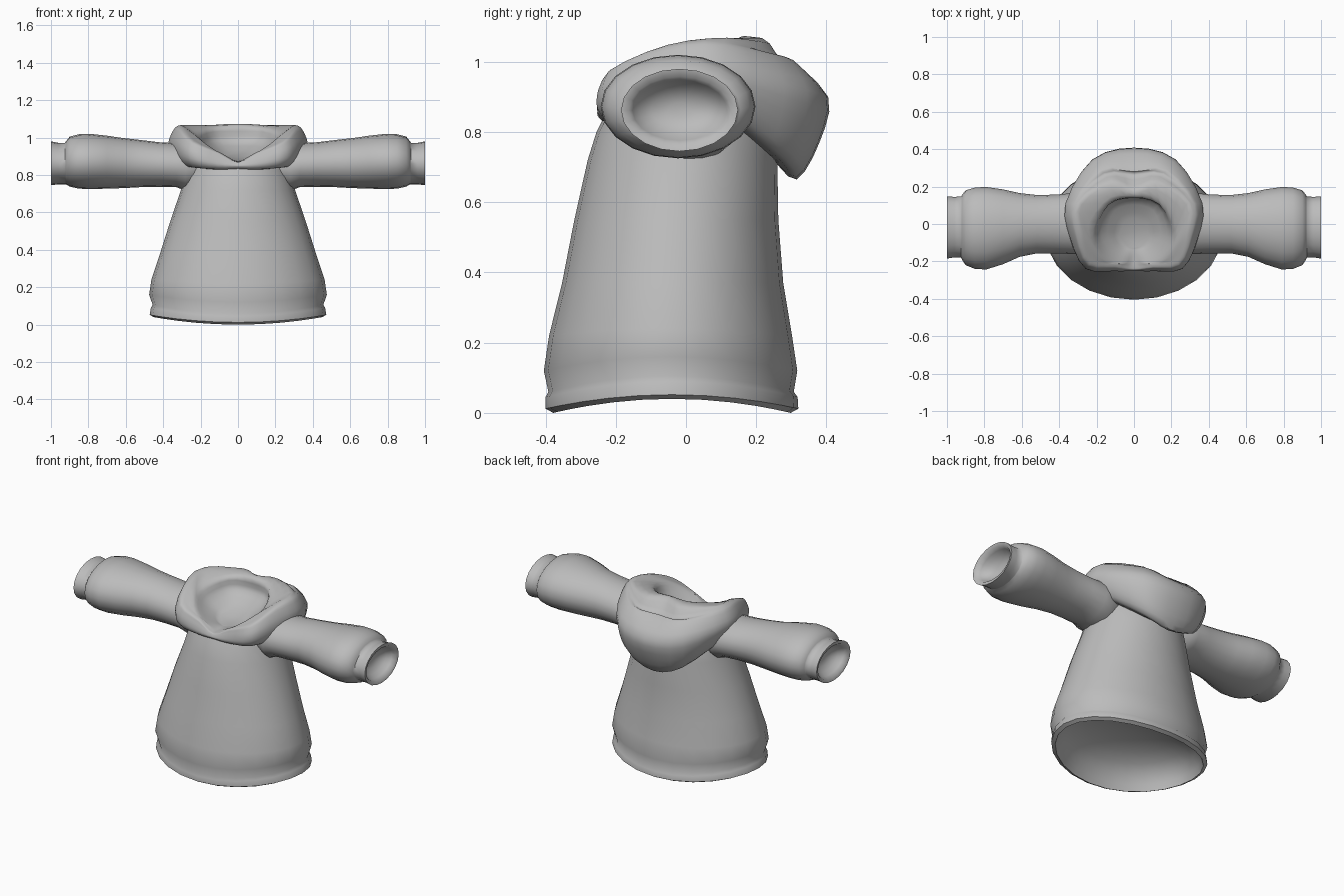
import bpy, bmesh, math
from mathutils import Vector

grey = bpy.data.materials.new("cloth_grey")
grey.diffuse_color = (0.5, 0.5, 0.5, 1)


def refine(seq, n, closed=False):
    """Smooth curve through the points, n steps per span."""
    k = len(seq)
    at = (lambda i: seq[i % k]) if closed else (lambda i: seq[max(0, min(k - 1, i))])
    out = []
    for i in range(k if closed else k - 1):
        a, b, c, d = at(i - 1), at(i), at(i + 1), at(i + 2)
        for s in range(n):
            t = s / n
            out.append(b + (c - a) * (t / 2) + (2 * a - 5 * b + 4 * c - d) * (t * t / 2)
                       + (3 * b - a - 3 * c + d) * (t ** 3 / 2))
    return out if closed else out + [seq[-1]]


def loft(name, rings):
    """Skin closed rings in order and cap the last one."""
    bm = bmesh.new()
    vs = [[bm.verts.new(p) for p in r] for r in rings]
    n = len(vs[0])
    for r, q in zip(vs, vs[1:]):
        for j in range(n):
            bm.faces.new((r[j], r[(j + 1) % n], q[(j + 1) % n], q[j]))
    bm.faces.new(vs[-1])
    bmesh.ops.recalc_face_normals(bm, faces=bm.faces)
    me = bpy.data.meshes.new(name)
    bm.to_mesh(me)
    bm.free()
    ob = bpy.data.objects.new(name, me)
    bpy.context.collection.objects.link(ob)
    me.materials.append(grey)
    bpy.ops.object.select_all(action='DESELECT')
    ob.select_set(True)
    bpy.context.view_layer.objects.active = ob
    bpy.ops.object.shade_smooth_by_angle(angle=math.radians(60))
    return ob


# Body from neck to hem: height, half width, front y, back y, rise at the sides
body = [
    (0.86, 0.27, -0.225, 0.22, 0), (0.80, 0.285, -0.255, 0.25, 0),
    (0.72, 0.305, -0.28, 0.26, 0), (0.55, 0.363, -0.318, 0.263, 0),
    (0.37, 0.42, -0.353, 0.277, 0), (0.22, 0.463, -0.39, 0.302, 0.02),
    (0.12, 0.475, -0.405, 0.317, 0.04), (0.06, 0.456, -0.392, 0.307, 0.045),
    (0.045, 0.466, -0.40, 0.318, 0.045), (0.012, 0.472, -0.40, 0.32, 0.04),
    (0.00, 0.45, -0.378, 0.298, 0.04)]
# Lining closes the underside with a hollow dome
for k in range(6):
    t = math.radians(8 + 15 * k)
    s = math.cos(t)
    body.append((0.01 + 0.2 * math.sin(t), 0.44 * s, -0.04 - 0.328 * s, -0.04 + 0.328 * s, 0.04 * s * s))
rings = []
for z, w, f, b, rise in body:
    ring = []
    for j in range(24):
        a = math.tau * j / 24
        ring.append(Vector((w * math.cos(a), (f + b) / 2 + (b - f) / 2 * math.sin(a),
                            z + rise * math.cos(a) ** 2)))
    rings.append(ring)
loft("body", rings)

# Sleeve: x, front y, back y, bottom z, top z; ends with cuff and hollow end
sleeve = [
    (0.22, -0.14, 0.14, 0.73, 0.97), (0.28, -0.16, 0.16, 0.715, 0.97),
    (0.33, -0.16, 0.165, 0.735, 0.97), (0.42, -0.157, 0.157, 0.737, 0.975),
    (0.52, -0.157, 0.155, 0.735, 0.987), (0.61, -0.175, 0.165, 0.73, 0.997),
    (0.70, -0.215, 0.185, 0.727, 1.01), (0.79, -0.243, 0.198, 0.725, 1.02),
    (0.85, -0.24, 0.195, 0.727, 1.018), (0.90, -0.22, 0.18, 0.738, 1.005),
    (0.92, -0.19, 0.155, 0.75, 0.98), (0.925, -0.18, 0.147, 0.75, 0.972),
    (0.96, -0.178, 0.145, 0.75, 0.972), (1.00, -0.185, 0.148, 0.745, 0.98),
    (0.995, -0.163, 0.128, 0.765, 0.958), (0.975, -0.152, 0.117, 0.776, 0.947),
    (0.95, -0.132, 0.097, 0.793, 0.931), (0.93, -0.10, 0.065, 0.815, 0.908),
    (0.92, -0.055, 0.02, 0.842, 0.882)]
for side, label in ((1, "left"), (-1, "right")):
    rings = []
    for x, f, b, lo, hi in sleeve:
        rings.append([Vector((side * x, (f + b) / 2 + (b - f) / 2 * math.cos(math.tau * j / 20),
                              (lo + hi) / 2 + (hi - lo) / 2 * math.sin(math.tau * j / 20)))
                      for j in range(20)])
    loft(label + "_sleeve", rings)

# Hood: angle from the back, then (radius, height) from the tucked edge over the
# lip, fold and crest to the inner wall; the inner rows sit round a point nearer the front
centres = [0.08] * 7 + [-0.05] * 3
hood = [
    (0, ((.17, .72), (.235, .665), (.30, .77), (.325, .90), (.215, 1.00), (.18, .998), (.10, 1.07), (.19, 1.055), (.185, .98))),
    (40, ((.20, .74), (.27, .72), (.325, .80), (.345, .92), (.275, 1.01), (.24, 1.012), (.18, 1.067), (.21, 1.05), (.195, .98))),
    (85, ((.26, .84), (.31, .85), (.35, .90), (.367, .97), (.34, 1.035), (.315, 1.06), (.28, 1.066), (.22, 1.02), (.175, .96))),
    (115, ((.27, .85), (.33, .85), (.37, .90), (.375, .97), (.35, 1.03), (.33, 1.045), (.30, 1.045), (.215, .985), (.16, .935))),
    (141, ((.30, .84), (.37, .84), (.405, .875), (.41, .92), (.395, .96), (.38, .977), (.35, .98), (.20, .935), (.14, .905))),
    (162, ((.28, .83), (.325, .83), (.348, .85), (.345, .88), (.335, .905), (.328, .917), (.31, .92), (.165, .895), (.12, .885))),
    (180, ((.27, .83), (.31, .83), (.33, .845), (.33, .855), (.325, .865), (.32, .868), (.305, .87), (.15, .872), (.11, .875)))]
stations = hood + [(360 - a, p) for a, p in hood[-2:0:-1]]
rows = []
for k, cy in enumerate(centres):
    row = []
    for a, prof in stations:
        t = math.radians(a)
        r, z = prof[k] if k < 9 else (0.08, 0.895 + 0.02 * math.cos(t))
        row.append(Vector((r * math.sin(t), cy + r * math.cos(t), z)))
    rows.append(refine(row, 3, closed=True))
columns = [refine(list(c), 3) for c in zip(*rows)]
loft("hood", [list(r) for r in zip(*columns)])
